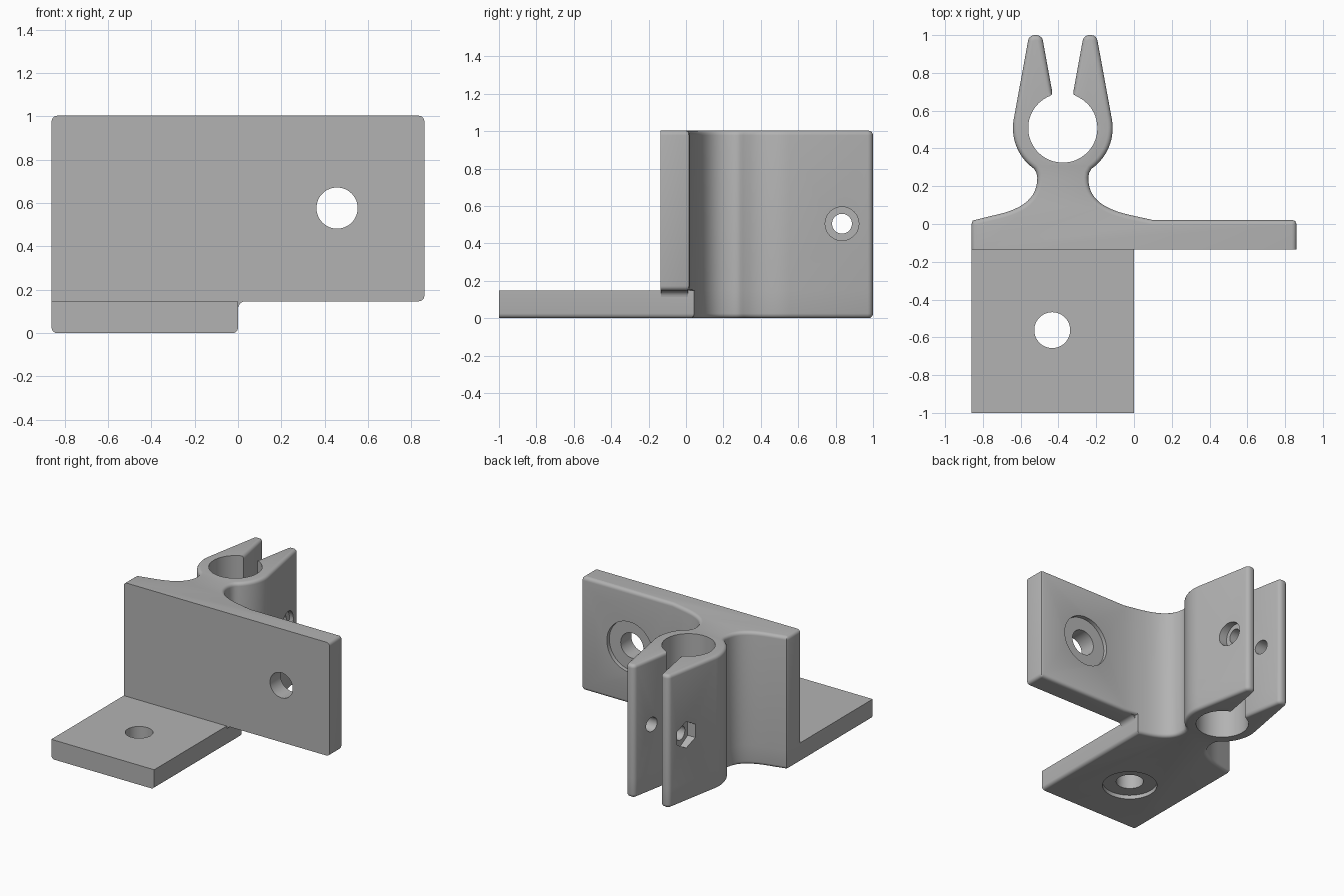
import bpy, bmesh, math
from mathutils import Matrix, Vector
from mathutils.geometry import interpolate_bezier

if "Cube" in bpy.data.objects:
    bpy.data.objects.remove(bpy.data.objects["Cube"])

CX, CY = -0.377, 0.508            # clamp bore centre
BORE, RING = 0.183, 0.264
FRONT, BACK, SIDE, STEP = -0.135, 0.021, 0.86, 0.147
ROUND = 0.025

grey = bpy.data.materials.new("plain grey")
grey.use_nodes = True
colour = (0.45, 0.45, 0.45, 1)
grey.diffuse_color = colour
grey.node_tree.nodes["Principled BSDF"].inputs["Base Color"].default_value = colour


def arc(cx, cy, r, start, end, n):
    angles = [math.radians(start + (end - start) * i / n) for i in range(n + 1)]
    return [(cx + r * math.cos(a), cy + r * math.sin(a)) for a in angles]


def prism(name, points, low, high, rounded=None):
    """Extrude an outline upward and round the rim edges chosen by the rule."""
    bm = bmesh.new()
    base = bm.faces.new([bm.verts.new((x, y, low)) for x, y in points])
    grown = bmesh.ops.extrude_face_region(bm, geom=[base])["geom"]
    moved = [g for g in grown if isinstance(g, bmesh.types.BMVert)]
    bmesh.ops.translate(bm, verts=moved, vec=(0, 0, high - low))
    bmesh.ops.recalc_face_normals(bm, faces=bm.faces)
    if rounded:
        rim = [e for e in bm.edges if rounded(*[v.co for v in e.verts])]
        bmesh.ops.bevel(bm, geom=rim, offset=ROUND, offset_type='OFFSET', segments=4,
                        profile=0.5, affect='EDGES', clamp_overlap=False)
    return finish(name, bm)


def finish(name, bm):
    mesh = bpy.data.meshes.new(name)
    bm.to_mesh(mesh)
    bm.free()
    mesh.materials.append(grey)
    obj = bpy.data.objects.new(name, mesh)
    bpy.context.collection.objects.link(obj)
    return obj


def activate(obj):
    bpy.ops.object.select_all(action='DESELECT')
    obj.select_set(True)
    bpy.context.view_layer.objects.active = obj


def drill(target, centre, axis, radius, depth, sides=48):
    """Cut a round or hexagonal hole along an axis, centred on a point."""
    turn = {'X': Matrix.Rotation(math.pi / 2, 4, 'Y'),
            'Y': Matrix.Rotation(math.pi / 2, 4, 'X'),
            'Z': Matrix.Identity(4)}[axis]
    spin = Matrix.Rotation(math.pi / 6, 4, 'Z')
    bm = bmesh.new()
    bmesh.ops.create_cone(bm, cap_ends=True, segments=sides, radius1=radius, radius2=radius,
                          depth=depth, matrix=Matrix.Translation(centre) @ turn @ spin)
    cutter = finish("hole_cutter", bm)
    cutter.hide_render = True
    mod = target.modifiers.new("hole", 'BOOLEAN')
    mod.operation, mod.solver, mod.object = 'DIFFERENCE', 'EXACT', cutter
    activate(target)
    bpy.ops.object.modifier_apply(modifier=mod.name)
    bpy.data.objects.remove(cutter)


# Half of the clamp outline, as offsets from its centre line
flare = interpolate_bezier(Vector((0.377, 0.043)), Vector((0.22, 0.075)),
                           Vector((0.135, 0.13)), Vector((0.135, 0.245)), 14)
half = [(p.x, p.y) for p in flare]
half += [(0.139, 0.27)]
half += arc(0, CY, RING, -55, 10, 14)
half += arc(0.150, 0.966, 0.034, 10, 90, 5)
half += arc(0.139, 0.966, 0.034, 90, 170, 5)
half += [(0.056, 0.70), (0.058, 0.686), (0.068, 0.678)]
half += arc(0, CY, BORE, 63, -90, 28)
clamp = [(CX + x, y) for x, y in half]
clamp += [(CX - x, y) for x, y in reversed(half[:-1])]
left_end = [(-0.854, BACK - 0.003), (-SIDE, 0)]


def in_bore(v):
    return math.hypot(v.x - CX, v.y - CY) < 0.19


def rim_at(a, b, z, front):
    """Rim edge at a height, leaving the front face and the bore sharp."""
    level = abs(a.z - z) < 1e-4 and abs(b.z - z) < 1e-4
    flat_front = max(a.y, b.y) < front + 1e-4
    return level and not flat_front and not (in_bore(a) and in_bore(b))


# Upright plate with the upper clamp
plate_outline = ([(-SIDE, FRONT), (SIDE, FRONT), (SIDE, 0), (0.854, 0.015), (0.84, BACK),
                  (0.1, BACK)] + clamp + left_end)
upper = prism("upright_plate_and_clamp", plate_outline, STEP, 1.003,
              lambda a, b: rim_at(a, b, 1.003, FRONT)
              or (rim_at(a, b, STEP, FRONT) and min(a.x, b.x) > -0.001))

# Foot plate with the lower clamp
foot_outline = [(-SIDE, -1), (0, -1)] + clamp + left_end
lower = prism("foot_plate_and_clamp_base", foot_outline, 0, STEP,
              lambda a, b: rim_at(a, b, 0, -1))

# Inside corner fillet between foot and upright plate
bm = bmesh.new()
r = 0.035
corner = [(-0.01, STEP + 0.01), (r, STEP + 0.01)] + arc(r, STEP - r, r, 90, 180, 6) + [(-0.01, STEP - r)]
face = bm.faces.new([bm.verts.new((x, FRONT + 0.001, z)) for x, z in corner])
grown = bmesh.ops.extrude_face_region(bm, geom=[face])["geom"]
bmesh.ops.translate(bm, verts=[g for g in grown if isinstance(g, bmesh.types.BMVert)],
                    vec=(0, BACK - FRONT - 0.01, 0))
bmesh.ops.recalc_face_normals(bm, faces=bm.faces)
fillet = finish("corner_fillet", bm)

# Screw holes with shallow washer recesses
drill(upper, (0.457, 0, 0.577), 'Y', 0.095, 1)
drill(upper, (0.457, BACK, 0.577), 'Y', 0.19, 0.06)
drill(lower, (-0.433, -0.562, 0), 'Z', 0.095, 1)
drill(lower, (-0.433, -0.562, 0), 'Z', 0.19, 0.06)

# Clamp bolt hole, round head recess and hexagonal nut recess
drill(upper, (CX, 0.834, 0.505), 'X', 0.053, 1)
drill(upper, (CX + 0.26, 0.834, 0.505), 'X', 0.09, 0.2)
drill(upper, (CX - 0.26, 0.834, 0.505), 'X', 0.1, 0.2, 6)

for part in (upper, lower, fillet):
    activate(part)
    bpy.ops.object.shade_smooth_by_angle(angle=math.radians(32))
